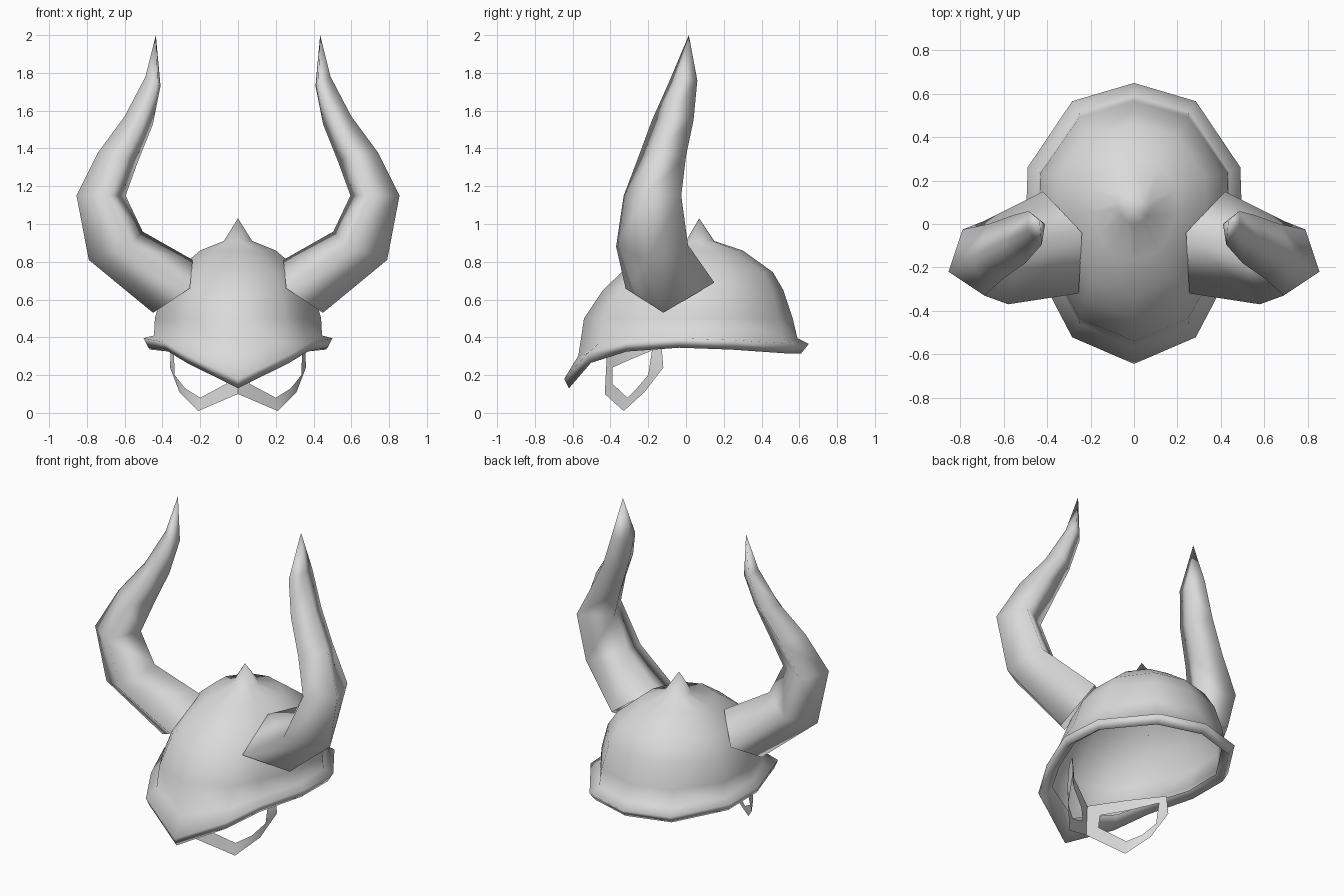
import bpy
import bmesh
from mathutils import Vector

if "Cube" in bpy.data.objects:
    bpy.data.objects.remove(bpy.data.objects["Cube"], do_unlink=True)

grey = bpy.data.materials.new("pale_grey")
grey.use_nodes = True
grey.diffuse_color = (0.7, 0.7, 0.7, 1)
grey.node_tree.nodes["Principled BSDF"].inputs["Base Color"].default_value = (0.7, 0.7, 0.7, 1)


def finish(name, bm):
    """Turn a bmesh into a smooth grey object."""
    bmesh.ops.recalc_face_normals(bm, faces=bm.faces)
    for f in bm.faces:
        f.smooth = True
    mesh = bpy.data.meshes.new(name)
    bm.to_mesh(mesh)
    bm.free()
    mesh.materials.append(grey)
    ob = bpy.data.objects.new(name, mesh)
    bpy.context.collection.objects.link(ob)
    return ob


def loft(bm, rings, tip=None):
    """Bridge closed rings of points, ending in an optional tip."""
    loops = [[bm.verts.new(p) for p in ring] for ring in rings]
    n = len(loops[0])
    for a, b in zip(loops, loops[1:]):
        for i in range(n):
            j = (i + 1) % n
            bm.faces.new((a[i], a[j], b[j], b[i]))
    if tip:
        t = bm.verts.new(tip)
        for i in range(n):
            bm.faces.new((loops[-1][i], loops[-1][(i + 1) % n], t))


# Helmet outline, from back to front, and how far the brim dips at each point
half = [(0, 1), (.57, .87), (.98, .4), (1, -.05), (.78, -.5), (.57, -.81), (0, -1)]
dip = [.03, .03, .01, 0, .02, .08, .215]
outline = half + [(-x, y) for x, y in half[-2:0:-1]]
dips = dip + dip[-2:0:-1]


def helmet_ring(rx, back, front, z, dip_share=0):
    mid, ry = (back + front) / 2, (back - front) / 2
    return [Vector((x * rx, mid + y * ry, z - d * dip_share))
            for (x, y), d in zip(outline, dips)]


# Helmet: inner lip, flared brim, dome and top spike in one loft
bm = bmesh.new()
loft(bm, [
    helmet_ring(.43, .57, -.55, .375, .5),
    helmet_ring(.475, .61, -.62, .345, 1),
    helmet_ring(.5, .65, -.645, .395, 1),
    helmet_ring(.445, .59, -.57, .41, .5),
    helmet_ring(.44, .565, -.54, .5),
    helmet_ring(.4, .515, -.44, .65),
    helmet_ring(.335, .46, -.34, .745),
    helmet_ring(.2, .3, -.17, .86),
    helmet_ring(.075, .15, 0, .91),
], (0, .07, 1.03))
finish("helmet", bm)

# Horn sections: inner, front, outer and back corner of each
horn_rings = [
    [(.24, -.04, .81), (.255, -.32, .66), (.45, -.12, .53), (.42, .15, .69)],
    [(.505, -.12, .96), (.58, -.37, .88), (.79, -.2, .81), (.7, .01, .89)],
    [(.595, -.13, .15 + 1), (.69, -.33, 1.15), (.855, -.22, 1.15), (.79, -.025, 1.15)],
    [(.53, -.09, 1.33), (.6, -.25, 1.36), (.74, -.15, 1.38), (.67, 0, 1.36)],
    [(.45, -.05, 1.53), (.5, -.18, 1.55), (.6, -.08, 1.57), (.56, .04, 1.55)],
    [(.41, 0, 1.73), (.425, -.095, 1.74), (.49, -.03, 1.78), (.485, .06, 1.76)],
]
# Eye guard: outer and inner edge of one eye loop
guard_outer = [(0, -.43, .1), (.21, -.33, .01), (.31, -.22, .11), (.36, -.12, .24),
               (.355, -.13, .36), (.2, -.3, .35), (0, -.42, .29)]
guard_inner = [(.06, -.39, .155), (.2, -.31, .08), (.28, -.26, .13), (.335, -.2, .2),
               (.34, -.18, .33), (.2, -.3, .28), (.07, -.39, .24)]

for side, s in (("left", 1), ("right", -1)):
    def flip(ring):
        return [(s * x, y, z) for x, y, z in ring]

    bm = bmesh.new()
    loft(bm, [flip(r) for r in horn_rings], (s * .435, .015, 2))
    finish(side + "_horn", bm)

    bm = bmesh.new()
    loft(bm, [flip(guard_outer), flip(guard_inner)])
    finish(side + "_eye_guard", bm)
